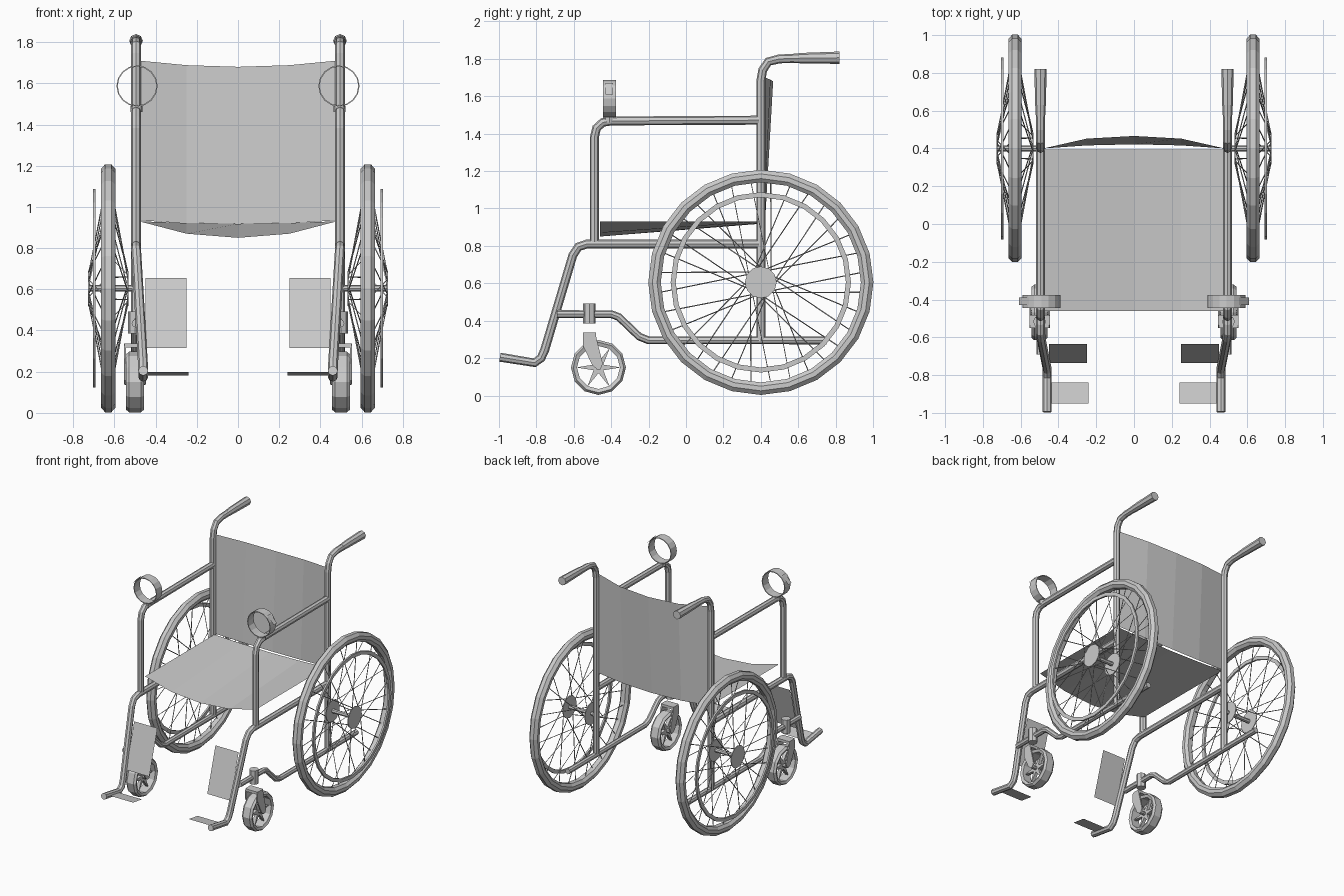
import bpy, bmesh, math
from mathutils import Vector, Matrix

if "Cube" in bpy.data.objects:
    bpy.data.objects.remove(bpy.data.objects["Cube"])

def add_object(name, mesh, mirror=True):
    ob = bpy.data.objects.new(name, mesh)
    bpy.context.scene.collection.objects.link(ob)
    if mirror:
        m = ob.modifiers.new("Mirror", 'MIRROR')
        m.use_axis = (True, False, False)
        m.use_mirror_merge = False
    return ob

def from_bm(name, bm, mirror=True):
    bmesh.ops.recalc_face_normals(bm, faces=bm.faces)
    mesh = bpy.data.meshes.new(name)
    bm.to_mesh(mesh)
    bm.free()
    return add_object(name, mesh, mirror)

def tubes(name, paths, r, res=2, radii=None):
    """Round tubes along one or more poly-line paths."""
    cu = bpy.data.curves.new(name + "_path", 'CURVE')
    cu.dimensions = '3D'
    cu.bevel_depth = r
    cu.bevel_resolution = res
    cu.use_fill_caps = True
    for path in paths:
        sp = cu.splines.new('POLY')
        sp.use_smooth = False
        sp.points.add(len(path) - 1)
        for i, p in enumerate(path):
            sp.points[i].co = (*p, 1)
            sp.points[i].radius = radii[i] if radii else 1
    tmp = bpy.data.objects.new(name + "_path", cu)
    bpy.context.scene.collection.objects.link(tmp)
    bpy.context.view_layer.update()
    mesh = bpy.data.meshes.new_from_object(tmp.evaluated_get(bpy.context.evaluated_depsgraph_get()))
    bpy.data.objects.remove(tmp)
    mesh.name = name
    return add_object(name, mesh)

def lathe(name, profile, n, center, axis='X'):
    """Closed (radius, offset) profile revolved round the axis through center."""
    bm = bmesh.new()
    rings = []
    for i in range(n):
        a = 2 * math.pi * i / n
        ring = []
        for r, o in profile:
            c, s = r * math.cos(a), r * math.sin(a)
            ring.append(bm.verts.new(Vector(center) + Vector((o, c, s) if axis == 'X' else (c, o, s))))
        rings.append(ring)
    k = len(profile)
    for i in range(n):
        A, B = rings[i], rings[(i + 1) % n]
        for j in range(k):
            bm.faces.new((A[j], A[(j + 1) % k], B[(j + 1) % k], B[j]))
    return from_bm(name, bm)

def plates(name, outline, spans):
    """(y, z) outline extruded along x over each span."""
    bm = bmesh.new()
    for x0, x1 in spans:
        a = [bm.verts.new((x0, y, z)) for y, z in outline]
        b = [bm.verts.new((x1, y, z)) for y, z in outline]
        bm.faces.new(a)
        bm.faces.new(b[::-1])
        for i in range(len(a)):
            j = (i + 1) % len(a)
            bm.faces.new((a[i], a[j], b[j], b[i]))
    return from_bm(name, bm)

def sheet(name, row_a, row_b, mirror=False):
    bm = bmesh.new()
    A = [bm.verts.new(p) for p in row_a]
    B = [bm.verts.new(p) for p in row_b]
    for i in range(len(A) - 1):
        bm.faces.new((A[i], A[i + 1], B[i + 1], B[i]))
    return from_bm(name, bm, mirror)

def at_x(x, pts):
    return [(x, y, z) for y, z in pts]

X, R = 0.495, 0.024

# Tubular side frames
tubes("back_post", [at_x(X, [(0.4, 0.29), (0.4, 1.68), (0.41, 1.74), (0.44, 1.785),
                             (0.5, 1.8), (0.62, 1.803)])], R)
tubes("push_grip", [at_x(X, [(0.57, 1.802), (0.63, 1.804), (0.82, 1.806)])], 0.033, radii=[0.75, 0.85, 1])
tubes("arm_rail", [at_x(X, [(-0.49, 0.82), (-0.49, 1.38), (-0.478, 1.43), (-0.445, 1.46),
                            (-0.40, 1.468), (0.39, 1.472)])], R)
tubes("seat_rail_and_leg", [[(X, 0.39, 0.81), (X, -0.53, 0.81), (X, -0.575, 0.795),
                             (0.492, -0.605, 0.75), (0.462, -0.755, 0.245), (0.46, -0.775, 0.2),
                             (0.46, -0.81, 0.175), (0.46, -0.995, 0.205)]], R)
tubes("lower_rail", [at_x(X, [(-0.69, 0.435), (-0.40, 0.435), (-0.36, 0.42), (-0.25, 0.315),
                              (-0.20, 0.295), (0.75, 0.295)])], 0.021)

# Sling seat and backrest
xs = (-0.48, -0.25, 0, 0.25, 0.48)
sheet("seat", [(x, -0.46, z) for x, z in zip(xs, (0.93, 0.87, 0.85, 0.87, 0.93))],
      [(x, 0.395, z) for x, z in zip(xs, (0.93, 0.922, 0.918, 0.922, 0.93))])
sheet("backrest", [(x, y, z) for x, y, z in zip(xs, (0.4, 0.416, 0.422, 0.416, 0.4),
                                               (0.935, 0.92, 0.915, 0.92, 0.935))],
      [(x, y, z) for x, y, z in zip(xs, (0.4, 0.452, 0.466, 0.452, 0.4),
                                    (1.71, 1.688, 1.68, 1.688, 1.71))])

# Foot plates and calf pads
sheet("foot_plate", [(0.24, -0.95, 0.198), (0.46, -0.95, 0.198)],
      [(0.24, -0.84, 0.181), (0.46, -0.84, 0.181)], True)
sheet("calf_pad", [(0.25, -0.735, 0.315), (0.45, -0.735, 0.315)],
      [(0.25, -0.635, 0.655), (0.45, -0.635, 0.655)], True)

# Wrist rings on the arm rails
lathe("wrist_ring", [(0.094, -0.035), (0.1, -0.035), (0.1, 0.035), (0.094, 0.035)], 16,
      (0.49, -0.41, 1.587), 'Y')
tubes("ring_mount", [[(0.493, -0.41, 1.46), (0.493, -0.41, 1.49)]], 0.03)
sheet("ring_strap", [(0.555, -0.43, 1.67), (0.61, -0.43, 1.61)],
      [(0.555, -0.39, 1.67), (0.61, -0.39, 1.61)], True)

# Main wheels
W = Vector((0.63, 0.4, 0.605))
lathe("tyre", [(0.535, -0.018), (0.555, -0.035), (0.58, -0.035), (0.602, -0.015),
               (0.602, 0.015), (0.58, 0.035), (0.555, 0.035), (0.535, 0.018)], 24, W)
lathe("hand_rim", [(0.455, 0.062), (0.482, 0.062), (0.482, 0.075), (0.455, 0.075)], 24, W)
hub, rim, n = 0.08, 0.54, 16
spokes = []
for side in (-1, 1):
    for i in range(n):
        a = 2 * math.pi * (i + 0.25 * side) / n
        b = a + math.radians(38) * (1 if i % 2 else -1)
        spokes.append([W + Vector((side * 0.095, hub * math.cos(b), hub * math.sin(b))),
                       W + Vector((side * 0.005, rim * math.cos(a), rim * math.sin(a)))])
tubes("spokes", spokes, 0.003, 0)
disc = [(W.y + 0.085 * math.cos(math.pi * i / 6), W.z + 0.085 * math.sin(math.pi * i / 6)) for i in range(12)]
plates("hub_flange", disc, [(0.532, 0.538), (0.722, 0.728)])
tubes("axle", [[(0.49, W.y, W.z), (0.725, W.y, W.z)]], 0.016)

# Front casters
C = Vector((0.5, -0.468, 0.15))
lathe("caster_tyre", [(0.115, -0.035), (0.135, -0.043), (0.147, -0.028),
                      (0.147, 0.028), (0.135, 0.043), (0.115, 0.035)], 12, C)
star = []
for i in range(12):
    r, a = (0.12, 0.03)[i % 2], math.pi * i / 6
    star.append((C.y + r * math.cos(a), C.z + r * math.sin(a)))
plates("caster_spokes", star, [(0.488, 0.512)])
tubes("caster_axle", [[(0.45, C.y, C.z), (0.55, C.y, C.z)]], 0.014)
plates("caster_fork", [(-0.55, 0.325), (-0.535, 0.338), (-0.485, 0.338), (-0.475, 0.29),
                       (-0.445, 0.17), (-0.455, 0.145), (-0.475, 0.14), (-0.5, 0.16), (-0.55, 0.265)],
       [(0.446, 0.456), (0.544, 0.554)])
plates("fork_bridge", [(-0.55, 0.318), (-0.55, 0.338), (-0.482, 0.338), (-0.482, 0.318)], [(0.45, 0.55)])
tubes("caster_stem", [[(0.5, -0.517, 0.385), (0.5, -0.517, 0.492)]], 0.034)
